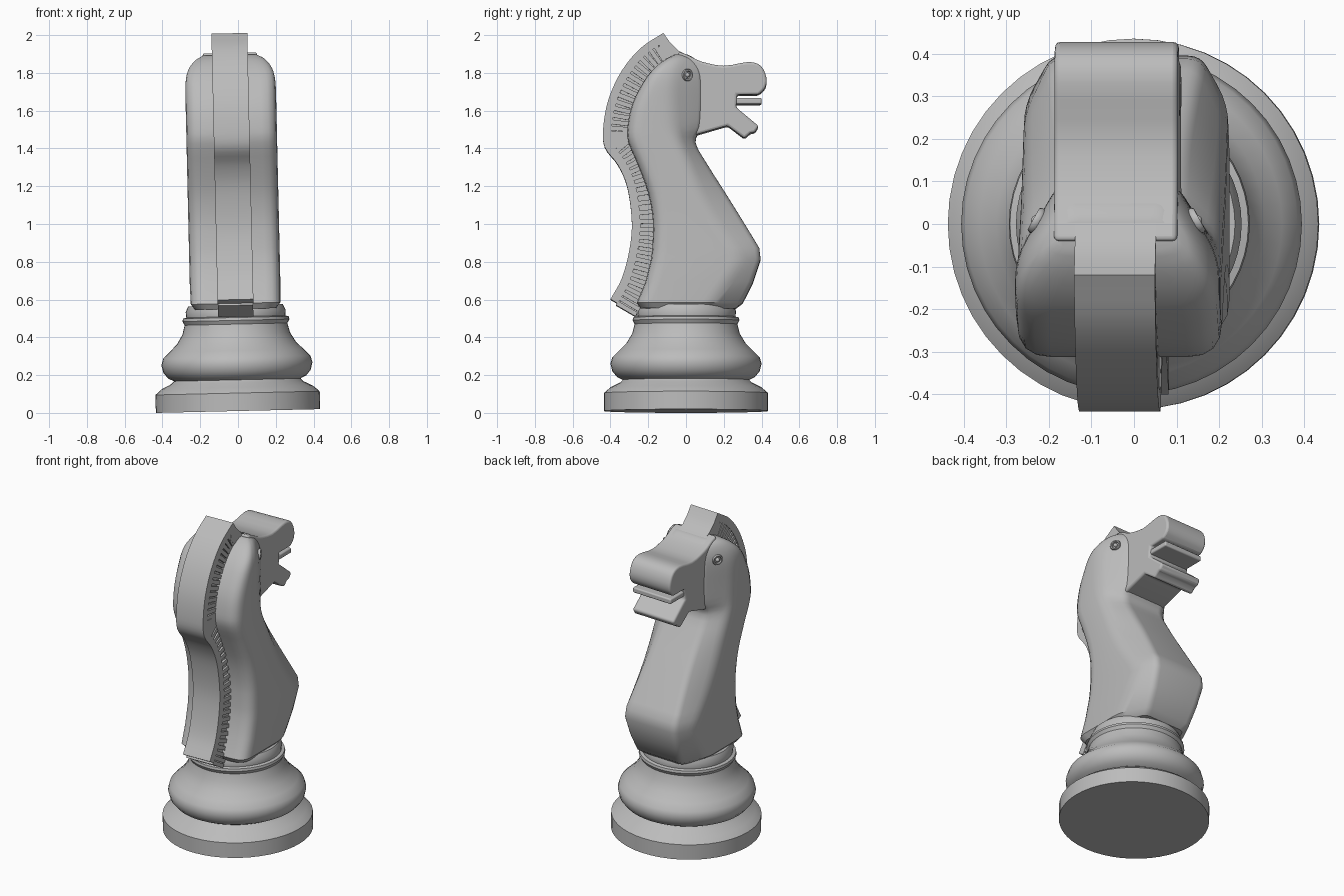
import bpy, bmesh, math
from mathutils import Vector, Matrix

cube = bpy.data.objects.get("Cube")
if cube:
    bpy.data.objects.remove(cube)

grey = bpy.data.materials.new("plain grey")
grey.use_nodes = True
COLOUR = (0.5, 0.5, 0.5, 1)
grey.diffuse_color = COLOUR
grey.node_tree.nodes["Principled BSDF"].inputs["Base Color"].default_value = COLOUR

# The whole piece leans slightly to one side
LEAN = Matrix.Translation((0, 0, 0.01)) @ Matrix.Rotation(-0.023, 4, 'Y')


def finish(name, bm, angle=35, bevel=0):
    bmesh.ops.recalc_face_normals(bm, faces=bm.faces)
    mesh = bpy.data.meshes.new(name)
    bm.to_mesh(mesh)
    bm.free()
    mesh.materials.append(grey)
    ob = bpy.data.objects.new(name, mesh)
    bpy.context.collection.objects.link(ob)
    ob.matrix_world = LEAN
    if bevel:
        mod = ob.modifiers.new("soft edges", 'BEVEL')
        mod.width, mod.segments = bevel, 3
        mod.limit_method, mod.angle_limit = 'ANGLE', math.radians(40)
    bpy.ops.object.select_all(action='DESELECT')
    ob.select_set(True)
    bpy.context.view_layer.objects.active = ob
    bpy.ops.object.shade_smooth_by_angle(angle=math.radians(angle))
    return ob


def spline(pts, n):
    """Smooth curve through the points, n steps per span."""
    p = [Vector(q) for q in pts]
    p = [2 * p[0] - p[1]] + p + [2 * p[-1] - p[-2]]
    out = []
    for a, b, c, d in zip(p, p[1:], p[2:], p[3:]):
        for i in range(n):
            t = i / n
            out.append(0.5 * (2 * b + (c - a) * t + (2 * a - 5 * b + 4 * c - d) * t ** 2
                              + (3 * b - a - 3 * c + d) * t ** 3))
    return out + [p[-2]]


def loft(bm, rings, closed_caps=True):
    rows = [[bm.verts.new(v) for v in ring] for ring in rings]
    n = len(rows[0])
    for low, high in zip(rows, rows[1:]):
        for i in range(n):
            j = (i + 1) % n
            bm.faces.new((low[i], low[j], high[j], high[i]))
    if closed_caps:
        bm.faces.new(rows[0])
        bm.faces.new(rows[-1])


def slab(bm, outline, half):
    """Side outline in y, z made solid across x."""
    loft(bm, [[(x, q[0], q[1]) for q in outline] for x in (-half, half)])


# Turned base
bm = bmesh.new()
profile = [(0.435, 0), (0.435, 0.095), (0.4, 0.125), (0.35, 0.15), (0.335, 0.165),
           (0.365, 0.18), (0.39, 0.21), (0.4, 0.25), (0.39, 0.285), (0.355, 0.32),
           (0.315, 0.36), (0.285, 0.41), (0.272, 0.46), (0.283, 0.48), (0.28, 0.495),
           (0.262, 0.5), (0.265, 0.53), (0.25, 0.56)]
SIDES = 48
loft(bm, [[(r * math.cos(2 * math.pi * i / SIDES), r * math.sin(2 * math.pi * i / SIDES), z)
           for i in range(SIDES)] for r, z in profile])
finish("turned_base", bm, 40)


# Neck and chest: rounded back corners, slanted front corners
def section(z, back, side, front, w, fw):
    half = [Vector((0, back)), Vector((w, back)), Vector((w, side)),
            Vector((fw, front)), Vector((0, front))]
    right = []
    for a, b, c, r in zip(half, half[1:], half[2:], (0.08, 0.05, 0.03)):
        p = b + (a - b).normalized() * min(r, (a - b).length * 0.45)
        q = b + (c - b).normalized() * min(r, (c - b).length * 0.45)
        for i in range(5):
            t = i / 4
            right.append((1 - t) ** 2 * p + 2 * t * (1 - t) * b + t * t * q)
    return [(v.x, v.y, z) for v in right] + [(-v.x, v.y, z) for v in reversed(right)]


# height, back, side corner, front, half width, front half width
lower = [(0.54, -0.24, 0.08, 0.26, 0.215, 0.14), (0.57, -0.26, 0.13, 0.3, 0.237, 0.155),
         (0.68, -0.215, 0.21, 0.355, 0.24, 0.165), (0.8, -0.185, 0.28, 0.395, 0.24, 0.175)]
upper = [(0.86, -0.178, 0.25, 0.388, 0.24, 0.175), (1.0, -0.175, 0.15, 0.303, 0.24, 0.16),
         (1.15, -0.2, 0.07, 0.21, 0.24, 0.145), (1.3, -0.255, 0.01, 0.115, 0.24, 0.138),
         (1.42, -0.305, -0.04, 0.05, 0.24, 0.135), (1.5, -0.31, -0.07, 0.08, 0.24, 0.14),
         (1.62, -0.285, -0.08, 0.09, 0.24, 0.14), (1.74, -0.225, -0.08, 0.09, 0.238, 0.14),
         (1.81, -0.17, -0.07, 0.08, 0.222, 0.135), (1.86, -0.11, -0.04, 0.05, 0.185, 0.125),
         (1.885, -0.06, -0.02, 0.01, 0.14, 0.11)]
bm = bmesh.new()
loft(bm, [section(*row) for row in lower + spline(upper, 3)])
finish("neck_and_chest", bm, 32)

# Head with open mouth
top = spline([(-0.04, 1.9), (0.01, 1.882), (0.08, 1.848), (0.2, 1.825), (0.33, 1.845),
              (0.395, 1.825), (0.425, 1.765), (0.42, 1.71), (0.385, 1.672)], 3)
jaw = [(0.27, 1.672), (0.265, 1.605), (0.385, 1.505), (0.365, 1.472), (0.34, 1.468),
       (0.31, 1.44), (0.22, 1.508), (0.02, 1.45), (-0.04, 1.45)]
bm = bmesh.new()
slab(bm, [tuple(p) for p in top] + jaw, 0.145)
finish("head", bm, 35, 0.022)

# Lip inside the mouth
bm = bmesh.new()
slab(bm, [(0.24, 1.655), (0.4, 1.655), (0.4, 1.622), (0.24, 1.622)], 0.135)
finish("mouth_lip", bm, 35, 0.008)

# Mane: thin core, full-width rim along the back, and raised ribs
path = spline([(-0.4, 0.59), (-0.34, 0.7), (-0.3, 0.85), (-0.287, 1.0), (-0.31, 1.18),
               (-0.36, 1.3), (-0.43, 1.395), (-0.438, 1.5), (-0.41, 1.65), (-0.34, 1.8),
               (-0.24, 1.92), (-0.12, 2.0)], 4)
normals = []
for i in range(len(path)):
    d = (path[min(i + 1, len(path) - 1)] - path[max(i - 1, 0)]).normalized()
    normals.append(Vector((d.y, -d.x)))


def mane_strip(name, near, far, half):
    bm = bmesh.new()
    rings = []
    for p, n in zip(path, normals):
        a, b = p + n * near, p + n * far
        rings.append([(-half, *a), (half, *a), (half, *b), (-half, *b)])
    loft(bm, rings)
    finish(name, bm, 35)


mane_strip("mane_core", 0.02, 0.17, 0.08)
mane_strip("mane_rim", 0, 0.045, 0.095)

bm = bmesh.new()
for i in range(len(path) - 1):
    p, n = path[i], normals[i]
    d = Vector((-n.y, n.x)) * 0.012
    a, b = p + n * 0.04, p + n * 0.16
    slab(bm, [a - d, b - d, b + d, a + d], 0.093)
finish("mane_ribs", bm, 35)

# Front end of the mane running down to the forehead
bm = bmesh.new()
slab(bm, [(-0.12, 2.0), (-0.085, 1.95), (-0.04, 1.905), (0.02, 1.877), (-0.06, 1.82), (-0.15, 1.9)], 0.095)
finish("forelock", bm, 35)

# Eyes: ring and pupil set on the slanted cheeks
for side, name in ((1, "left_eye"), (-1, "right_eye")):
    bm = bmesh.new()
    place = Matrix.Translation((side * 0.188, 0.008, 1.775)) @ Matrix.Rotation(side * 1.08, 4, 'Y')
    place = Matrix.Translation((side * 0.188, 0.008, 1.775)) @ \
        Vector((side, 0.55, 0)).to_track_quat('Z', 'Y').to_matrix().to_4x4()
    rings = []
    for i in range(21):
        a = 2 * math.pi * i / 20
        rings.append([place @ Vector(((0.026 + 0.007 * math.cos(b)) * math.cos(a),
                                      (0.026 + 0.007 * math.cos(b)) * math.sin(a),
                                      0.009 * math.sin(b)))
                      for b in [k * math.pi / 3 for k in range(6)]])
    loft(bm, rings, False)
    bmesh.ops.remove_doubles(bm, verts=bm.verts, dist=0.0001)
    bmesh.ops.create_uvsphere(bm, u_segments=12, v_segments=8, radius=0.013, matrix=place)
    finish(name, bm, 50)
